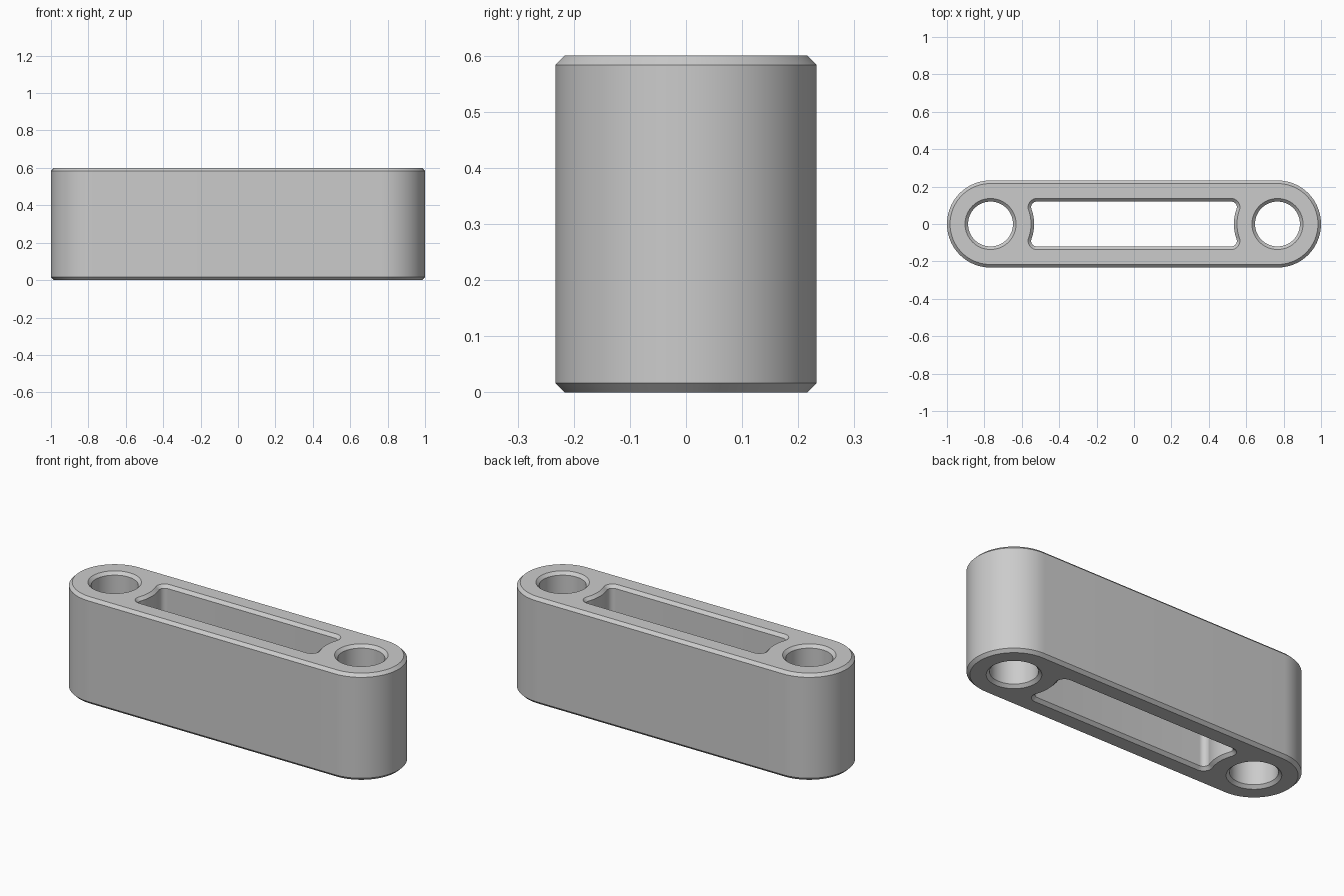
import bpy, bmesh
from math import sin, cos, pi, sqrt, atan2, radians

cube = bpy.data.objects.get("Cube")
if cube:
    bpy.data.objects.remove(cube, do_unlink=True)

HEIGHT = 0.6
CHAMFER = 0.0165
END_X = 0.767      # centres of the rounded ends and of the bores
END_R = 0.233
BORE_R = 0.12
SLOT_Y = 0.12      # half width of the slot
FILLET = 0.03


def arc(cx, cy, r, a0, a1, n):
    return [(cx + r * cos(a0 + (a1 - a0) * i / n),
             cy + r * sin(a0 + (a1 - a0) * i / n)) for i in range(n + 1)]


# Outlines, each grown into the metal by d for the chamfer
def outer(d):
    r = END_R - d
    return (arc(END_X, 0, r, -pi / 2, pi / 2, 40)
            + arc(-END_X, 0, r, pi / 2, 3 * pi / 2, 40))


def bore(side):
    return lambda d: arc(side * END_X, 0, BORE_R + d, 0, 2 * pi, 64)[:-1]


def slot(d):
    # Straight sides, filleted corners, ends curved around the bores
    cy = SLOT_Y - FILLET
    dx = sqrt((END_R + FILLET) ** 2 - cy ** 2)
    cx, a = END_X - dx, atan2(cy, dx)
    end = (arc(cx, -cy, FILLET + d, -pi / 2, a, 12)
           + arc(END_X, 0, END_R - d, pi + a, pi - a, 16)[1:-1]
           + arc(cx, cy, FILLET + d, -a, pi / 2, 12))
    return end + [(-x, -y) for x, y in end]


bm = bmesh.new()
rims = {0: [], 3: []}
for outline in (outer, bore(1), bore(-1), slot):
    levels = ((CHAMFER, 0), (0, CHAMFER), (0, HEIGHT - CHAMFER), (CHAMFER, HEIGHT))
    rings = [[bm.verts.new((x, y, z)) for x, y in outline(d)] for d, z in levels]
    n = len(rings[0])
    for low, high in zip(rings, rings[1:]):
        for i in range(n):
            j = (i + 1) % n
            bm.faces.new((low[i], low[j], high[j], high[i]))
    for level in rims:
        ring = rings[level]
        rims[level] += [bm.edges.get((ring[i], ring[(i + 1) % n])) for i in range(n)]

# Flat top and bottom with the openings left free
for edges in rims.values():
    bmesh.ops.triangle_fill(bm, edges=edges, use_beauty=True)
bmesh.ops.recalc_face_normals(bm, faces=bm.faces)

mesh = bpy.data.meshes.new("link_body")
bm.to_mesh(mesh)
bm.free()
body = bpy.data.objects.new("link_body", mesh)
bpy.context.collection.objects.link(body)

# Plain grey finish
grey = bpy.data.materials.new("light_grey")
grey.use_nodes = True
grey.diffuse_color = (0.6, 0.6, 0.6, 1)
grey.node_tree.nodes["Principled BSDF"].inputs["Base Color"].default_value = (0.6, 0.6, 0.6, 1)
mesh.materials.append(grey)

bpy.ops.object.select_all(action="DESELECT")
body.select_set(True)
bpy.context.view_layer.objects.active = body
bpy.ops.object.shade_smooth_by_angle(angle=radians(30))
